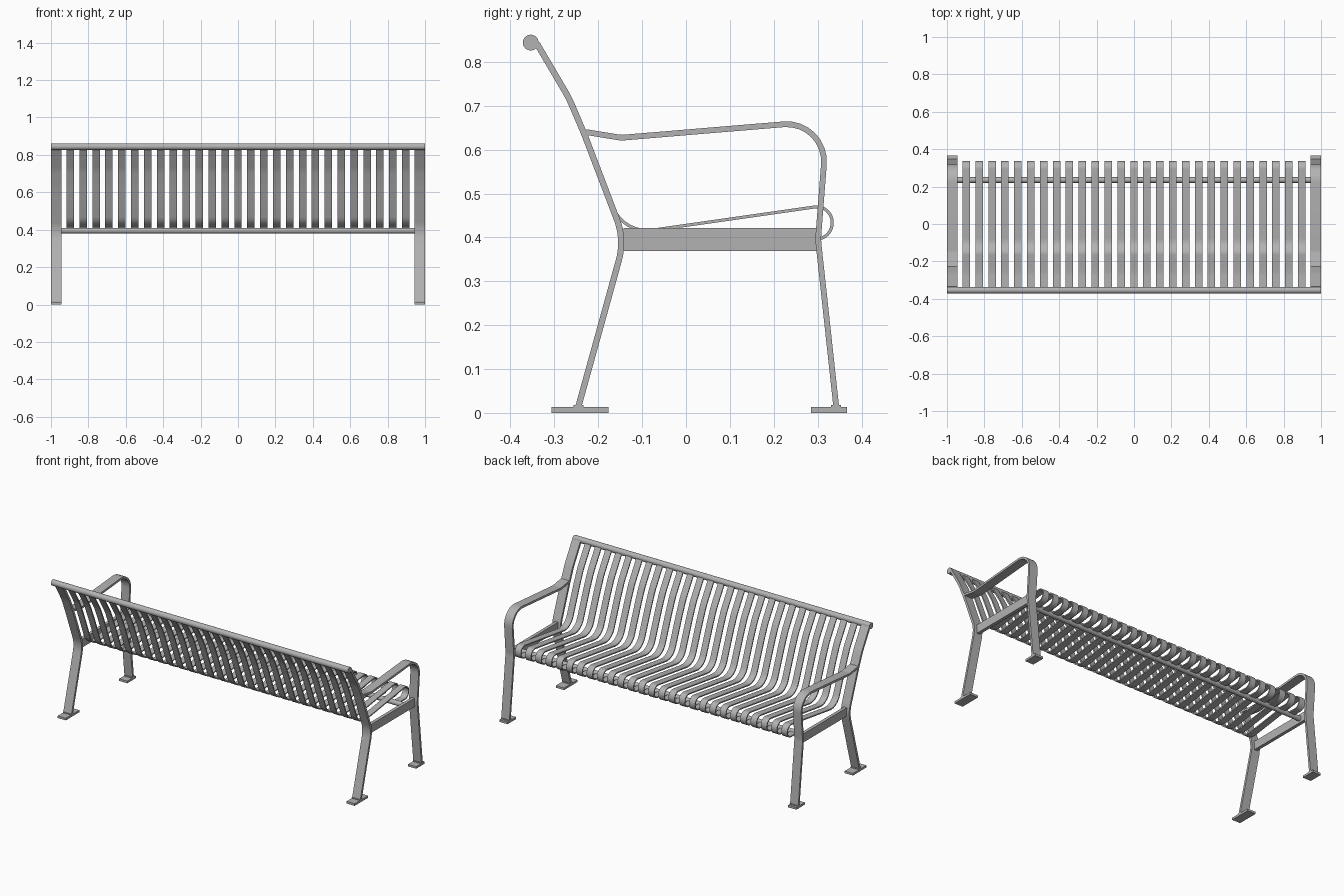
import bpy, bmesh, math
from mathutils import Vector

if "Cube" in bpy.data.objects:
    bpy.data.objects.remove(bpy.data.objects["Cube"], do_unlink=True)

metal = bpy.data.materials.new("grey painted steel")
metal.use_nodes = True
GREY = (0.45, 0.45, 0.45, 1)
metal.diffuse_color = GREY
metal.node_tree.nodes["Principled BSDF"].inputs["Base Color"].default_value = GREY


def finish(name, bm):
    bmesh.ops.recalc_face_normals(bm, faces=bm.faces)
    mesh = bpy.data.meshes.new(name)
    bm.to_mesh(mesh)
    bm.free()
    obj = bpy.data.objects.new(name, mesh)
    bpy.context.collection.objects.link(obj)
    mesh.materials.append(metal)
    bpy.ops.object.select_all(action="DESELECT")
    obj.select_set(True)
    bpy.context.view_layer.objects.active = obj
    bpy.ops.object.shade_smooth_by_angle(angle=math.radians(35))
    return obj


def fillet(points, steps=8):
    """Round the corners of a (y, z, radius) path with true arcs."""
    path = []
    for i, (y, z, r) in enumerate(points):
        p = Vector((y, z))
        if r == 0:
            path.append(p)
            continue
        a = (Vector(points[i - 1][:2]) - p).normalized()
        b = (Vector(points[i + 1][:2]) - p).normalized()
        half = a.angle(b) / 2
        centre = p + (a + b).normalized() * r / math.sin(half)
        start = p + a * r / math.tan(half) - centre
        end = p + b * r / math.tan(half) - centre
        total = start.angle(end)
        for k in range(steps + 1):
            t = k / steps
            path.append(centre + (start * math.sin((1 - t) * total)
                                  + end * math.sin(t * total)) / math.sin(total))
    return path


def strip(name, points, thick, x, width):
    """Flat bar of constant thickness, bent along a path in the side plane."""
    path = fillet(points)
    bm = bmesh.new()
    rings = []
    for i, p in enumerate(path):
        d_in = (p - path[max(i - 1, 0)]).normalized()
        d_out = (path[min(i + 1, len(path) - 1)] - p).normalized()
        d = (d_in + d_out).normalized()
        n = Vector((-d.y, d.x)) * thick / 2
        rings.append([bm.verts.new((x + sx * width / 2, p.x + s * n.x, p.y + s * n.y))
                      for sx, s in ((-1, -1), (1, -1), (1, 1), (-1, 1))])
    for r0, r1 in zip(rings, rings[1:]):
        for k in range(4):
            m = (k + 1) % 4
            bm.faces.new((r0[k], r0[m], r1[m], r1[k]))
    bm.faces.new(rings[0])
    bm.faces.new(rings[-1])
    return finish(name, bm)


def box(name, x, width, y0, y1, z0, z1):
    bm = bmesh.new()
    bmesh.ops.create_cube(bm, size=1)
    for v in bm.verts:
        v.co = (x + v.co.x * width, (y0 + y1) / 2 + v.co.y * (y1 - y0),
                (z0 + z1) / 2 + v.co.z * (z1 - z0))
    return finish(name, bm)


def tube(name, radius, length, y, z):
    bm = bmesh.new()
    bmesh.ops.create_cone(bm, cap_ends=True, segments=32, radius1=radius,
                          radius2=radius, depth=length)
    for v in bm.verts:
        v.co = (v.co.z, y + v.co.x, z + v.co.y)
    return finish(name, bm)


# Side paths as (y, z, corner radius)
REAR = [(-0.34, 0.842, 0), (-0.267, 0.718, 0.3), (-0.232, 0.636, 0.2),
        (-0.14, 0.395, 0.15), (-0.247, 0.008, 0)]
ARM = [(-0.228, 0.64, 0), (-0.148, 0.627, 0.06), (0.322, 0.666, 0.085),
       (0.301, 0.395, 0.15), (0.343, 0.008, 0)]
SLAT = [(-0.342, 0.842, 0), (-0.267, 0.718, 0.3), (-0.232, 0.636, 0.2),
        (-0.143, 0.407, 0.085), (0.333, 0.475, 0.035), (0.333, 0.395, 0.036),
        (0.24, 0.398, 0)]

# End frames with feet and seat rails
FRAME_W = 0.055
for side, sx in (("left", 1), ("right", -1)):
    x = sx * (1 - FRAME_W / 2)
    strip(side + "_rear_leg_and_back_post", REAR, 0.014, x, FRAME_W)
    strip(side + "_armrest_and_front_leg", ARM, 0.013, x, FRAME_W)
    box(side + "_seat_side_rail", x, 0.02, -0.143, 0.301, 0.369, 0.421)
    box(side + "_rear_foot", x, FRAME_W, -0.306, -0.177, 0, 0.013)
    box(side + "_front_foot", x, FRAME_W, 0.285, 0.367, 0, 0.013)
    # Weld flares where the legs meet the feet
    for label, y in (("rear", -0.245), ("front", 0.342)):
        strip(f"{side}_{label}_leg_flare", [(y, 0.01, 0), (y, 0.018, 0)],
              0.022, x, FRAME_W)

# Cross tubes
tube("top_rail", 0.018, 2.0, -0.354, 0.844)
tube("seat_support_tube", 0.015, 1.93, 0.235, 0.395)

# Bent seat and back slats
COUNT = 27
for i in range(COUNT):
    strip(f"slat_{i + 1}", SLAT, 0.007, (i - (COUNT - 1) / 2) * 0.069, 0.04)
